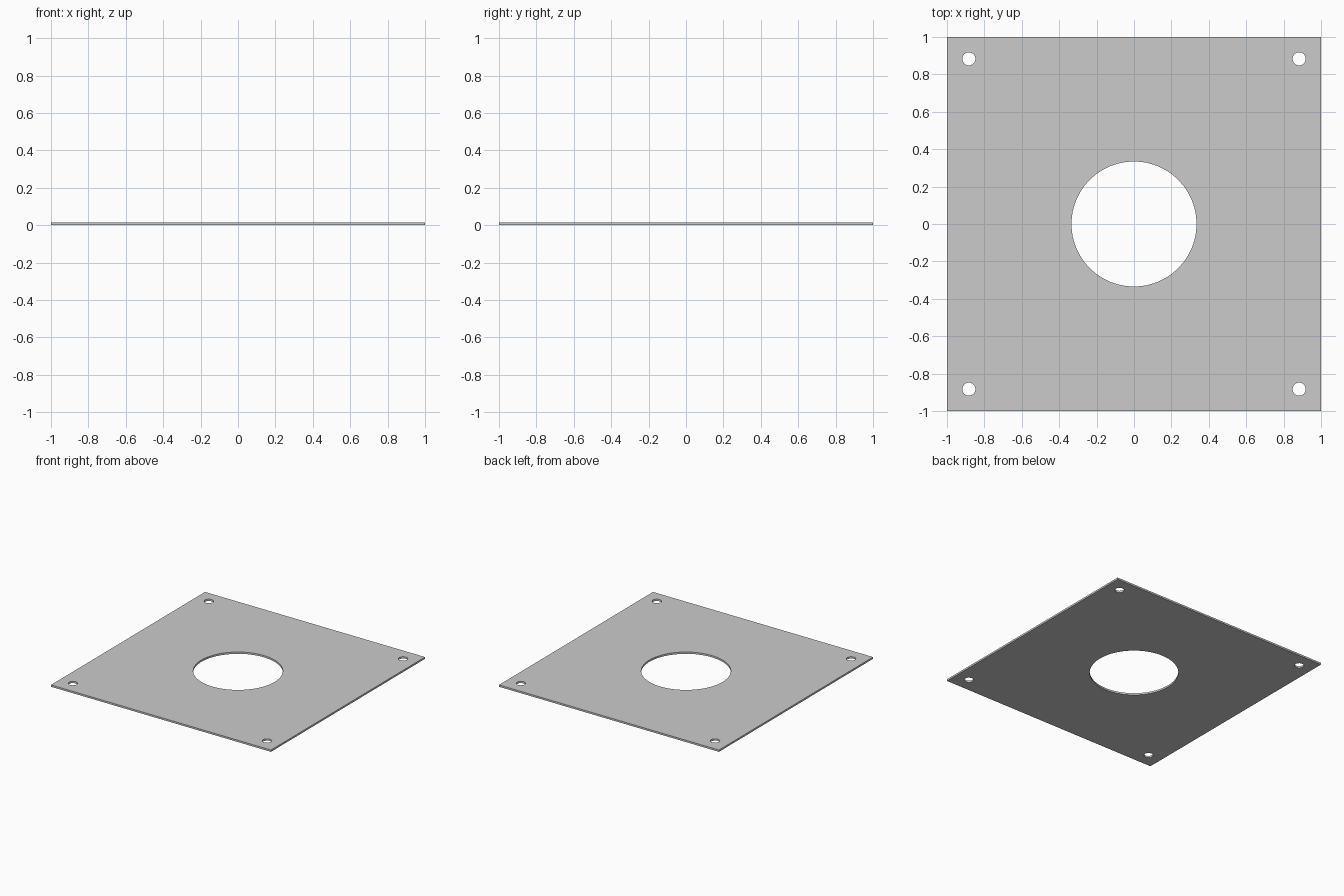
import bpy
from math import cos, sin, tau

if "Cube" in bpy.data.objects:
    bpy.data.objects.remove(bpy.data.objects["Cube"])

THICK = 0.015
HOLE_OFFSET = 0.883

curve = bpy.data.curves.new("mounting_plate", 'CURVE')
curve.dimensions = '2D'
curve.fill_mode = 'BOTH'
curve.extrude = THICK / 2


def add_loop(points):
    spline = curve.splines.new('POLY')
    spline.points.add(len(points) - 1)
    for p, (x, y) in zip(spline.points, points):
        p.co = (x, y, 0, 1)
    spline.use_cyclic_u = True


def circle(cx, cy, r, n):
    return [(cx + r * cos(tau * i / n), cy + r * sin(tau * i / n)) for i in range(n)]


# Square outline
add_loop([(-1, -1), (1, -1), (1, 1), (-1, 1)])
# Large central opening
add_loop(circle(0, 0, 0.334, 96))
# Corner screw holes
for sx in (-1, 1):
    for sy in (-1, 1):
        add_loop(circle(sx * HOLE_OFFSET, sy * HOLE_OFFSET, 0.035, 32))

# Plate as a clean mesh resting on the ground
plate = bpy.data.objects.new("mounting_plate", curve)
bpy.context.collection.objects.link(plate)
plate.location.z = THICK / 2
bpy.context.view_layer.objects.active = plate
plate.select_set(True)
bpy.ops.object.convert(target='MESH')
plate = bpy.context.object
bpy.ops.object.mode_set(mode='EDIT')
bpy.ops.mesh.select_all(action='SELECT')
bpy.ops.mesh.remove_doubles(threshold=0.0001)
bpy.ops.mesh.normals_make_consistent(inside=False)
bpy.ops.object.mode_set(mode='OBJECT')
bpy.ops.object.shade_smooth_by_angle()
